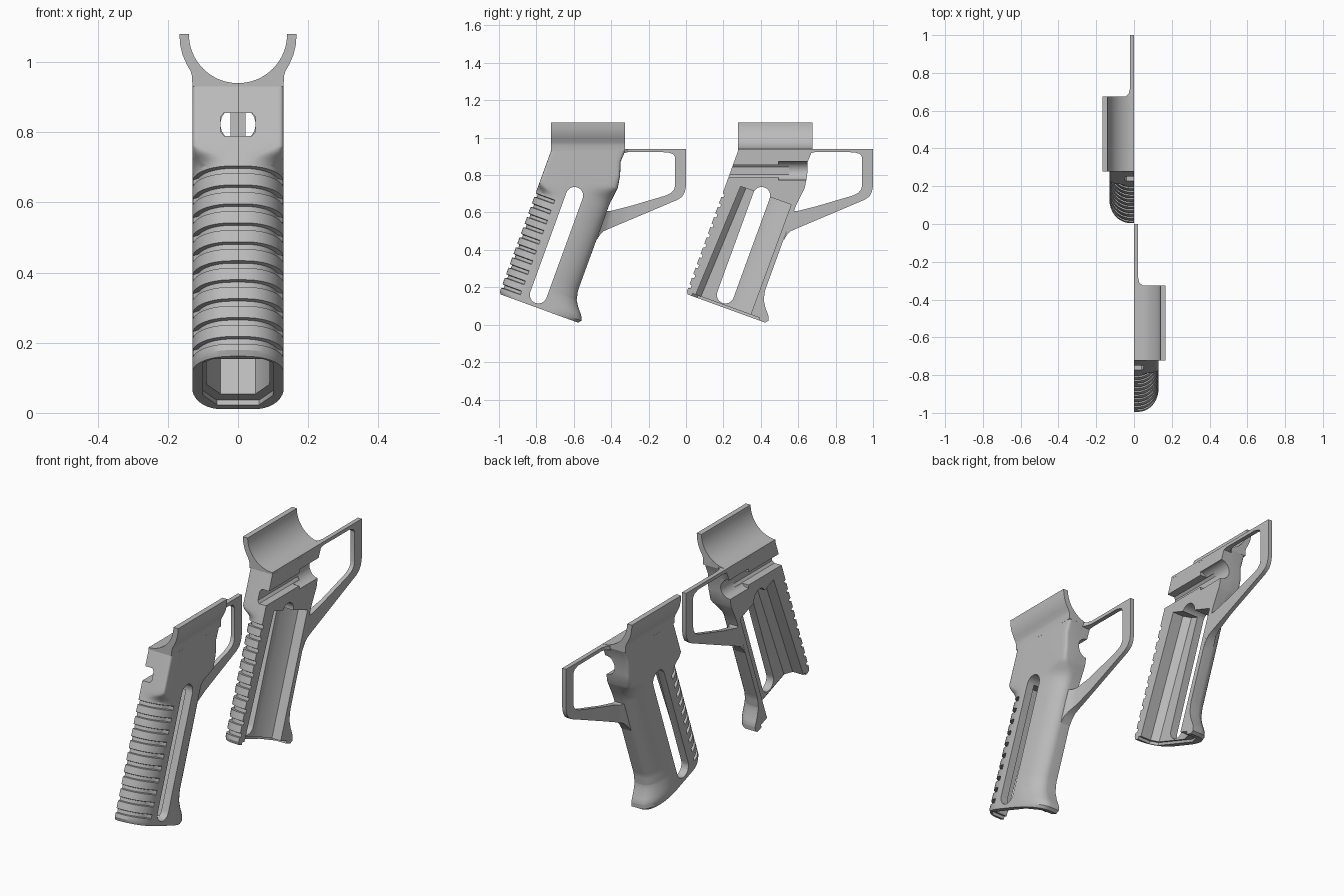
import bpy, bmesh
from math import sin, cos, pi, radians
from mathutils import Vector

cube = bpy.data.objects.get("Cube")
if cube:
    bpy.data.objects.remove(cube)

grey = bpy.data.materials.new("plain grey")
grey.use_nodes = True
grey.diffuse_color = (0.5, 0.5, 0.5, 1)
grey.node_tree.nodes["Principled BSDF"].inputs["Base Color"].default_value = (0.5, 0.5, 0.5, 1)

TILT = radians(20)
UP = Vector((0, sin(TILT), cos(TILT)))       # along the grip
BACK = Vector((0, cos(TILT), -sin(TILT)))    # front to back across the grip
BASE = Vector((0, -1, 0.165))
X = Vector((1, 0, 0))


def at(u, t, x=0):
    return BASE + BACK * u + UP * t + X * x


def loft(name, rings):
    """Skin a list of equal closed rings and cap both ends."""
    bm = bmesh.new()
    rows = [[bm.verts.new(p) for p in ring] for ring in rings]
    for a, b in zip(rows, rows[1:]):
        for i in range(len(a)):
            j = (i + 1) % len(a)
            bm.faces.new((a[i], a[j], b[j], b[i]))
    bm.faces.new(rows[0])
    bm.faces.new(rows[-1])
    bmesh.ops.recalc_face_normals(bm, faces=bm.faces)
    mesh = bpy.data.meshes.new(name)
    bm.to_mesh(mesh)
    bm.free()
    mesh.materials.append(grey)
    obj = bpy.data.objects.new(name, mesh)
    bpy.context.collection.objects.link(obj)
    return obj


def activate(obj):
    bpy.ops.object.select_all(action='DESELECT')
    obj.select_set(True)
    bpy.context.view_layer.objects.active = obj


def cut(obj, cutter):
    mod = obj.modifiers.new("cut", 'BOOLEAN')
    mod.operation = 'DIFFERENCE'
    mod.solver = 'EXACT'
    mod.object = cutter
    activate(obj)
    bpy.ops.object.modifier_apply(modifier=mod.name)
    bpy.data.objects.remove(cutter)


def section(front, back, f, b, groove=0):
    """Half cross-section; f and b square off the front and back corners."""
    depth = (back - front).length
    way = (back - front) / depth
    n, pf, pb = 10, 1 - 0.9 * f, 1 - 0.9 * b
    pts = [(groove, 0)]
    for i in range(n + 1):
        c, s = max(0, cos(i * pi / 2 / n)), sin(i * pi / 2 / n)
        g = groove if i <= 8 else 0
        pts.append((0.13 * (1 - c ** pf) + g * c, 0.02 + 0.11 * s ** pf - g * s))
    for i in range(n + 1):
        c, s = max(0, cos(i * pi / 2 / n)), sin(i * pi / 2 / n)
        pts.append((depth - 0.17 + 0.17 * s ** pb, 0.05 + 0.08 * c ** pb))
    pts.append((depth, 0))
    return [front + way * u + X * x for u, x in pts]


def blend(t, lo, hi):
    k = min(1, max(0, (t - lo) / (hi - lo)))
    return k * k * (3 - 2 * k)


def back_depth(t):
    """Rear edge of the grip, flared at the heel."""
    pts = [(0, 0.45), (0.015, 0.463), (0.04, 0.455), (0.075, 0.425), (0.11, 0.402),
           (0.16, 0.391), (0.65, 0.391), (0.78, 0.407)]
    for (a, p), (b, q) in zip(pts, pts[1:]):
        if t <= b:
            return p + (q - p) * (t - a) / (b - a)
    return pts[-1][1]


# Grip body with finger grooves, squared into the upper block
stations = [(t, 0) for t in (0, 0.006, 0.015, 0.075, 0.12, 0.585, 0.6, 0.61, 0.62, 0.635, 0.66,
                             0.68, 0.7, 0.72, 0.735, 0.75)]
for k in range(10):
    mid = 0.045 + 0.0575 * k
    stations += [(mid - 0.011, 0), (mid - 0.008, 0.013), (mid + 0.008, 0.013), (mid + 0.011, 0)]
rings = []
for t, groove in sorted(stations):
    round_off = 0.01 * max(0, 1 - t / 0.015)
    rings.append(section(at(round_off, t), at(back_depth(t), t),
                         blend(t, 0.58, 0.635), 0.9 * blend(t, 0.66, 0.76), groove))
for t, y, z in ((0.77, -0.352, 0.8), (0.79, -0.35, 0.87), (0.8139, -0.325, 0.93)):
    rings.append(section(at(0, t), Vector((0, y, z)), 1, 0.95))
grip = loft("left_grip", rings)


# Hollow inside, with a stepped rim at the bottom
def hollow(t, front, rear, w):
    profile = [(front, -0.05), (front, w - 0.03), (front + 0.03, w), (rear - 0.08, w),
               (rear, w - 0.04), (rear, -0.05)]
    return [at(u, t, x) for u, x in profile]


cut(grip, loft("hollow_cutter", [hollow(-0.1, 0.045, 0.362, 0.09), hollow(0.64, 0.078, 0.365, 0.09)]))
cut(grip, loft("rim_cutter", [hollow(-0.1, 0.033, 0.415, 0.1), hollow(0.014, 0.033, 0.415, 0.1)]))

# Long slot through the side wall
capsule = []
for i in range(26):
    a = pi * (i if i < 13 else i - 1) / 12
    capsule.append((0.2 + 0.046 * cos(a), (0.632 if i < 13 else 0.067) + 0.046 * sin(a)))
cut(grip, loft("slot_cutter", [[at(u, t, x) for u, t in capsule] for x in (-0.05, 0.2)]))

# Bolt channel and round pocket in the upper block
channel = [(-0.05, 0.79), (0.04, 0.79), (0.05, 0.802), (0.05, 0.843), (0.04, 0.855), (-0.05, 0.855)]
cut(grip, loft("channel_cutter", [[Vector((x, y, z)) for x, z in channel] for y in (-0.9, -0.45)]))
circle = [(0.05 * cos(i * pi / 16), 0.823 + 0.05 * sin(i * pi / 16)) for i in range(32)]
cut(grip, loft("pocket_cutter", [[Vector((x, y, z)) for x, z in circle] for y in (-0.505, -0.2)]))

# Curved saddle on top
arch = [(0.14 * sin(i * pi / 40), 1.08 - 0.14 * cos(i * pi / 40)) for i in range(21)]
arch += [(0.167, 1.08), (0.165, 1.05), (0.158, 1.02), (0.146, 0.993), (0.135, 0.974),
         (0.131, 0.96), (0.13, 0.93), (0, 0.93)]
saddle = loft("left_saddle", [[Vector((x, y, z)) for x, z in arch] for y in (-0.722, -0.325)])

# Trigger guard: outer and inner edge points with the local thickness
guard_path = [
    ((-0.345, 0.94), (-0.345, 0.9), 0.05), ((-0.325, 0.94), (-0.33, 0.918), 0.045),
    ((-0.31, 0.94), (-0.31, 0.923), 0.028), ((-0.285, 0.94), (-0.285, 0.923), 0.022),
    ((-0.1, 0.94), (-0.1, 0.922), 0.022), ((-0.04, 0.94), (-0.07, 0.913), 0.022),
    ((0, 0.94), (-0.058, 0.895), 0.022), ((0, 0.74), (-0.058, 0.745), 0.022),
    ((-0.006, 0.71), (-0.064, 0.722), 0.022), ((-0.02, 0.685), (-0.08, 0.704), 0.022),
    ((-0.045, 0.668), (-0.11, 0.69), 0.022), ((-0.3, 0.56), (-0.3, 0.634), 0.022),
    ((-0.4, 0.518), (-0.385, 0.613), 0.03), ((-0.44, 0.5), (-0.405, 0.608), 0.04),
    ((-0.46, 0.48), (-0.418, 0.608), 0.05), ((-0.479, 0.45), (-0.424, 0.61), 0.055)]
guard = loft("left_guard", [[Vector((x, *p)) for p, x in ((o, 0), (i, 0), (i, th), (o, th))]
                            for o, i, th in guard_path])

# Opposite half: mirrored and set behind the first
for part in (grip, saddle, guard):
    twin = part.copy()
    twin.data = part.data.copy()
    twin.name = part.name.replace("left", "right")
    bpy.context.collection.objects.link(twin)
    for v in twin.data.vertices:
        v.co = (-v.co.x, v.co.y + 1, v.co.z)
    twin.data.flip_normals()
    for obj in (part, twin):
        activate(obj)
        bpy.ops.object.shade_smooth_by_angle(angle=radians(30))
